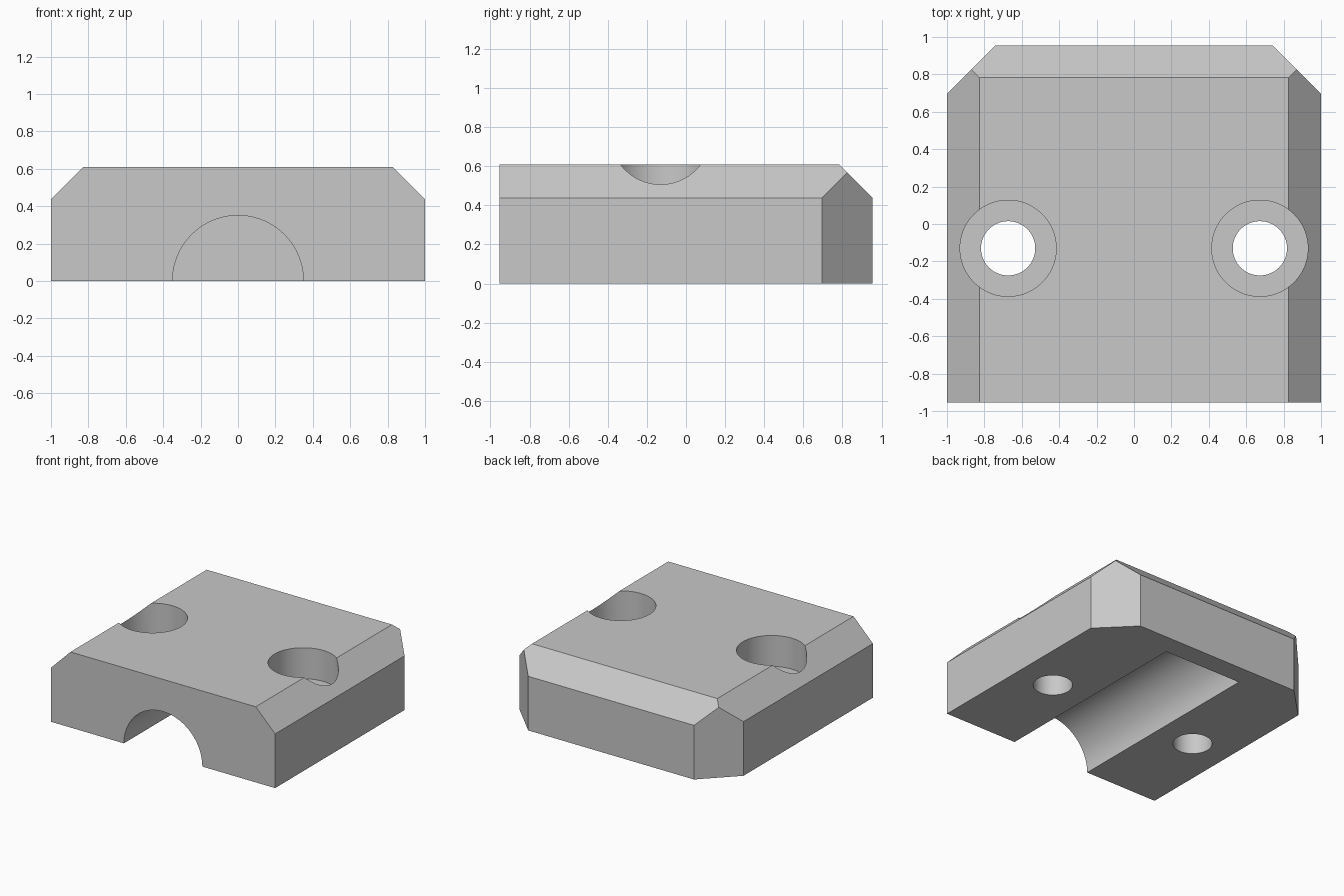
import bpy
import bmesh
import math
from mathutils import Vector

cube = bpy.data.objects.get("Cube")
if cube:
    bpy.data.objects.remove(cube, do_unlink=True)

HALF_Y, HEIGHT = 0.955, 0.61
TOP_CHAMFER, CORNER_CHAMFER = 0.173, 0.26

grey = bpy.data.materials.new("light grey")
grey.use_nodes = True
colour = (0.58, 0.58, 0.58, 1)
grey.diffuse_color = colour
grey.node_tree.nodes["Principled BSDF"].inputs["Base Color"].default_value = colour


def slice_off(bm, point, normal):
    """Cut away everything beyond a plane and cap the opening."""
    geom = bm.verts[:] + bm.edges[:] + bm.faces[:]
    cut = bmesh.ops.bisect_plane(bm, geom=geom, dist=1e-5, plane_co=point,
                                 plane_no=Vector(normal).normalized(), clear_outer=True)
    edges = [e for e in cut["geom_cut"] if isinstance(e, bmesh.types.BMEdge)]
    bmesh.ops.contextual_create(bm, geom=edges)


# Block with chamfered top edges and back corners
bm = bmesh.new()
bmesh.ops.create_cube(bm, size=1)
bmesh.ops.scale(bm, vec=(2, 2 * HALF_Y, HEIGHT), verts=bm.verts)
bmesh.ops.translate(bm, vec=(0, 0, HEIGHT / 2), verts=bm.verts)
for side in (-1, 1):
    slice_off(bm, (side, 0, HEIGHT - TOP_CHAMFER), (side, 0, 1))
    slice_off(bm, (side, HALF_Y - CORNER_CHAMFER, 0), (side, 1, 0))
slice_off(bm, (0, HALF_Y, HEIGHT - TOP_CHAMFER), (0, 1, 1))
bmesh.ops.recalc_face_normals(bm, faces=bm.faces)
mesh = bpy.data.meshes.new("clamp_block")
bm.to_mesh(mesh)
bm.free()
mesh.materials.append(grey)
block = bpy.data.objects.new("clamp_block", mesh)
bpy.context.collection.objects.link(block)


def cut_cylinder(name, radius, depth, location, rotation=(0, 0, 0)):
    """Subtract a round cutter from the block."""
    bpy.ops.mesh.primitive_cylinder_add(vertices=96, radius=radius, depth=depth,
                                        location=location, rotation=rotation)
    cutter = bpy.context.object
    cutter.name = name
    cutter.data.materials.append(grey)
    bpy.context.view_layer.objects.active = block
    mod = block.modifiers.new(name, "BOOLEAN")
    mod.operation, mod.solver, mod.object = "DIFFERENCE", "EXACT", cutter
    bpy.ops.object.modifier_apply(modifier=mod.name)
    bpy.data.objects.remove(cutter, do_unlink=True)


# Half-round channel, open at the front and closed near the back
start, end = -1.2, 0.787
cut_cylinder("channel", 0.35, end - start, (0, (start + end) / 2, 0), (math.pi / 2, 0, 0))

# Counterbored screw holes
for side in (-1, 1):
    cut_cylinder("counterbore", 0.257, 0.6, (side * 0.673, -0.13, 0.36 + 0.3))
    cut_cylinder("screw_hole", 0.145, 2, (side * 0.673, -0.13, 0.3))

bpy.ops.object.select_all(action="DESELECT")
block.select_set(True)
bpy.context.view_layer.objects.active = block
bpy.ops.object.shade_smooth_by_angle(angle=math.radians(30))
